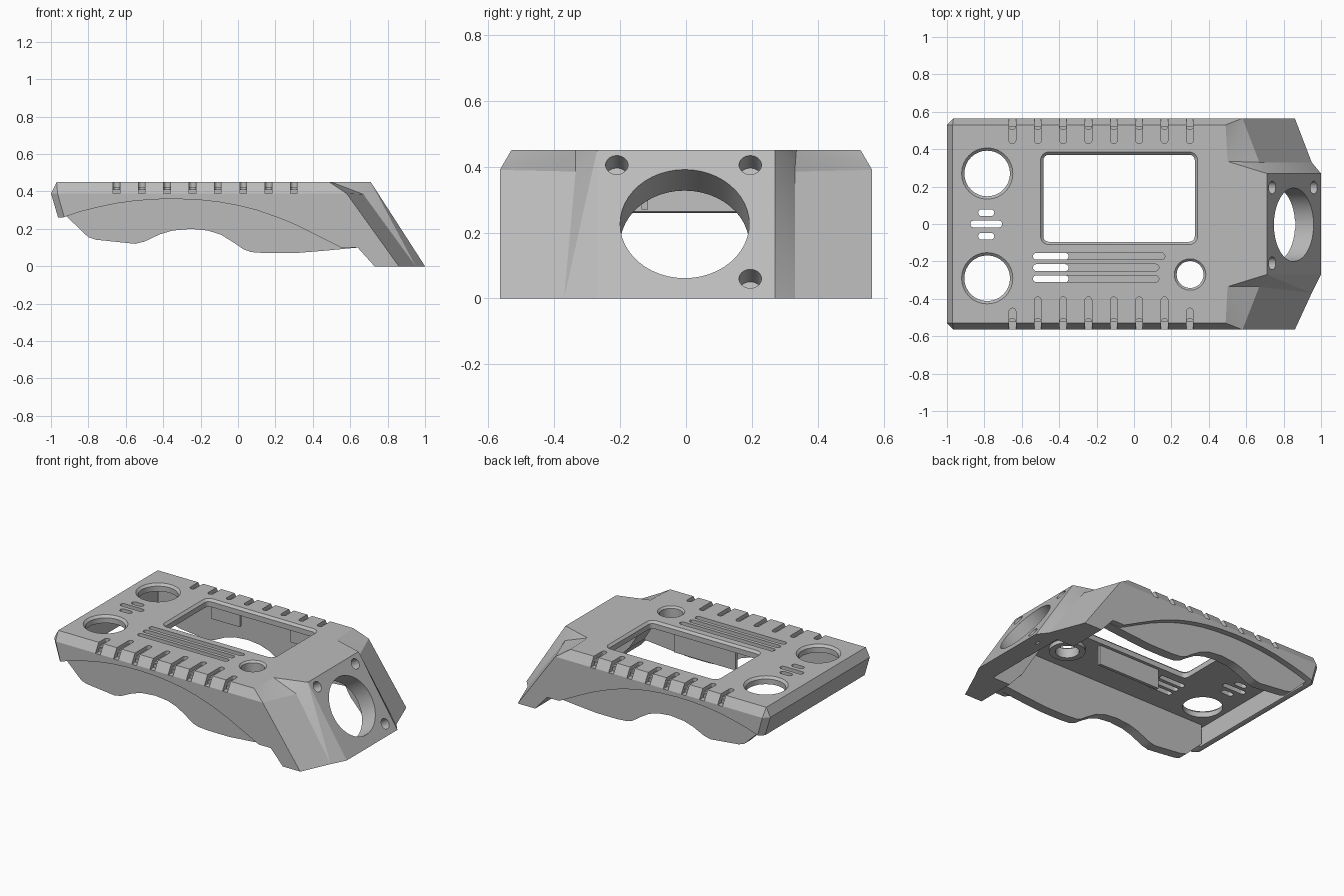
import bpy, bmesh
from math import sin, cos, pi, atan2
from mathutils import Vector, Matrix

cube = bpy.data.objects.get("Cube")
if cube:
    bpy.data.objects.remove(cube, do_unlink=True)

grey = bpy.data.materials.new("matte_grey")
grey.use_nodes = True
grey.diffuse_color = (0.5, 0.5, 0.5, 1)
grey.node_tree.nodes["Principled BSDF"].inputs["Base Color"].default_value = (0.5, 0.5, 0.5, 1)


def finish(name, bm):
    bmesh.ops.recalc_face_normals(bm, faces=bm.faces)
    mesh = bpy.data.meshes.new(name)
    bm.to_mesh(mesh)
    bm.free()
    mesh.materials.append(grey)
    obj = bpy.data.objects.new(name, mesh)
    bpy.context.collection.objects.link(obj)
    return obj


def loft(name, ring_a, ring_b):
    """Closed solid between two matching rings of points."""
    bm = bmesh.new()
    a = [bm.verts.new(p) for p in ring_a]
    b = [bm.verts.new(p) for p in ring_b]
    bm.faces.new(a)
    bm.faces.new(b)
    for i in range(len(a)):
        j = (i + 1) % len(a)
        bm.faces.new((a[i], a[j], b[j], b[i]))
    return finish(name, bm)


def side_prism(name, profile, y0, y1):
    return loft(name, [(x, y0, z) for x, z in profile], [(x, y1, z) for x, z in profile])


def rounded(x0, x1, y0, y1, r, n=8):
    """Rounded rectangle outline in plan."""
    pts = []
    for k, (cx, cy) in enumerate(((x1 - r, y1 - r), (x0 + r, y1 - r), (x0 + r, y0 + r), (x1 - r, y0 + r))):
        for i in range(n + 1):
            t = (k + i / n) * pi / 2
            pts.append((cx + r * cos(t), cy + r * sin(t)))
    return pts


def plan_prism(outline, z0, z1, top=None, name="cutter"):
    return loft(name, [(x, y, z0) for x, y in outline], [(x, y, z1) for x, y in (top or outline)])


def select(obj):
    bpy.ops.object.select_all(action='DESELECT')
    obj.select_set(True)
    bpy.context.view_layer.objects.active = obj


def cut(target, cutter):
    mod = target.modifiers.new("cut", 'BOOLEAN')
    mod.operation = 'DIFFERENCE'
    mod.solver = 'EXACT'
    mod.object = cutter
    select(target)
    bpy.ops.object.modifier_apply(modifier=mod.name)
    bpy.data.objects.remove(cutter, do_unlink=True)


def slot(target, x0, x1, y0, y1, depth_z):
    r = min(x1 - x0, y1 - y0) / 2 - 0.0005
    cut(target, plan_prism(rounded(x0, x1, y0, y1, r, 5), depth_z, 0.6))


def bevelled_opening(target, x0, x1, y0, y1, r, bevel):
    cut(target, plan_prism(rounded(x0, x1, y0, y1, r), 0.2, 0.6))
    low = rounded(x0, x1, y0, y1, r)
    wide = rounded(x0 - 2 * bevel, x1 + 2 * bevel, y0 - 2 * bevel, y1 + 2 * bevel, r + 2 * bevel)
    cut(target, plan_prism(low, 0.45 - bevel, 0.45 + bevel, wide))


def round_opening(target, x, y, r, bevel):
    bevelled_opening(target, x - r, x + r, y - r, y + r, r - 0.0005, bevel)


# Faceted outer body with a sloping nose
bm = bmesh.new()


def half(s):
    fold, toe = (0.33, 0.33) if s > 0 else (0.335, 0.37)
    points = dict(T=(-.97, .53, .45), A=(.49, .53, .45), B=(.5, .335, .45), C=(.71, .27, .45),
                  P=(-1, .53, .39), Q=(-.965, .565, .39), D=(.58, .565, .39), E=(.67, fold, .385),
                  F=(.86, .565, 0), G=(.95, toe, 0), H=(1, .27, 0),
                  p=(-.885, .53, 0), q=(-.855, .565, 0))
    v = {k: bm.verts.new((x, s * y, z)) for k, (x, y, z) in points.items()}
    for face in "TPQ TQDA ADB BDE BEC DFGE CEG CGH QqFD PpqQ".split():
        bm.faces.new([v[k] for k in face])
    return v


left, right = half(1), half(-1)
for keys in ("TABC", "TP", "Pp", "CH", "pqFGH"):
    bm.faces.new([left[k] for k in keys] + [right[k] for k in reversed(keys)])
shell = finish("outer_shell", bm)

# Arched lower edge of the shell
arch = [(-.94, .26), (-.85, .29), (-.75, .315), (-.65, .336), (-.55, .35), (-.44, .358), (-.33, .36),
        (-.2, .354), (-.1, .343), (0, .325), (.1, .3), (.2, .265), (.3, .225), (.42, .166), (.55, .1)]
cut(shell, side_prism("cutter", [(-1.2, -.2), (-1.2, .26)] + arch
                      + [(.64, .1), (.73, 0), (.73, -.2)], -1, 1))

# Hollow inside: wide in the body, narrower in the nose
cut(shell, side_prism("cutter", [(-.9, -.1), (-.94, .4), (.45, .4), (.76, -.1)], -.49, .49))
cut(shell, side_prism("cutter", [(.3, -.1), (.3, .4), (.602, .4), (.924, -.1)], -.3, .3))

# Display window, round openings and their bevels
bevelled_opening(shell, -.485, .325, -.095, .37, .03, .015)
for y in (.27, -.29):
    round_opening(shell, -.785, y, .122, .015)
round_opening(shell, .3, -.27, .072, .012)

# Vent slots and long grooves
for y, w in ((.06, .043), (0, .085), (-.065, .043)):
    slot(shell, -.79 - w, -.79 + w, y - .018, y + .018, .3)
for y, end in ((-.173, .165), (-.233, .133), (-.293, .133)):
    slot(shell, -.54, end, y - .018, y + .018, .425)
    slot(shell, -.54, -.35, y - .018, y + .018, .3)

# Grip notches along both long edges
for i in range(8):
    x = -.65 + .1355 * i
    for s in (1, -1):
        inner = .43 if s > 0 else (.45 if i in (0, 7) else .39)
        y0, y1 = sorted((s * inner, s * .7))
        slot(shell, x - .018, x + .018, y0, y1, .425)
        y0, y1 = sorted((s * .505, s * .7))
        slot(shell, x - .018, x + .018, y0, y1, .388)

# Nose bore and screw holes, square to the sloping face
normal = Vector((.45, 0, .29)).normalized()
turn = Matrix.Rotation(atan2(normal.x, normal.z), 4, 'Y')


def nose_hole(x, y, z, r, depth):
    place = Matrix.Translation((x, y, z)) @ turn
    ring = [(r * cos(t * pi / 24), r * sin(t * pi / 24)) for t in range(48)]
    cut(shell, loft("cutter", [place @ Vector((a, b, -depth)) for a, b in ring],
                    [place @ Vector((a, b, .1)) for a, b in ring]))


nose_hole(.855, -.004, .227, .196, .3)
for y, z in ((.195, .405), (-.21, .405), (.195, .06)):
    nose_hole(1 - z * .29 / .45, y, z, .034, .07)

# Wavy side skirts, set in from the shell
wave = [(-.92, .27), (-.8, .155), (-.76, .142), (-.55, .12), (-.5, .132), (-.42, .17), (-.35, .191),
        (-.25, .2), (-.16, .191), (-.09, .168), (-.02, .125), (.03, .09), (.07, .076), (.15, .07),
        (.3, .07), (.45, .082), (.64, .1)]
skirts = [side_prism(side + "_skirt", wave + [(.45, .41), (-.92, .41)], s * .46, s * .525)
          for s, side in ((1, "left"), (-1, "right"))]

# Retaining tabs beside the window
tabs = [side_prism(name, [(x0, z), (x1, z), (x1, .41), (x0, .41)], y, y + .02)
        for name, x0, x1, y, z in (("long_window_tab", -.29, .17, -.135, .27),
                                   ("rear_window_tab_a", -.47, -.26, .39, .31),
                                   ("rear_window_tab_b", .12, .32, .39, .31))]

# Boss under the small round opening
boss = plan_prism(rounded(.19, .41, -.38, -.16, .1095), .375, .405, name="button_boss")
cut(boss, plan_prism(rounded(.228, .372, -.342, -.198, .0715), .2, .6))

for obj in [shell, boss] + skirts + tabs:
    select(obj)
    bpy.ops.object.shade_smooth_by_angle(angle=pi / 9)
